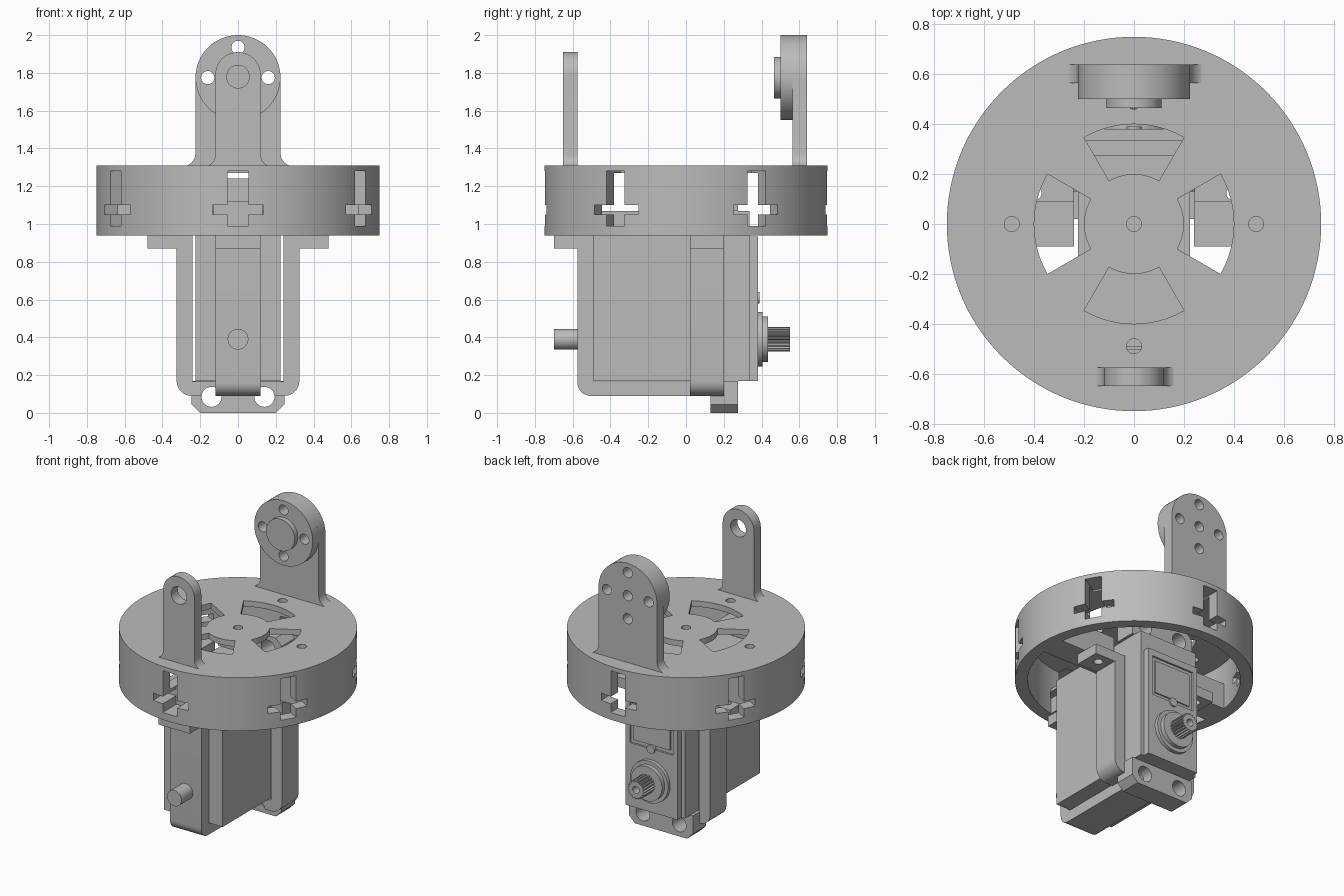
import bpy, bmesh
from math import sin, cos, pi, radians
from mathutils import Matrix

if "Cube" in bpy.data.objects:
    bpy.data.objects.remove(bpy.data.objects["Cube"])

grey = bpy.data.materials.new("plain grey")
grey.use_nodes = True
grey.diffuse_color = (0.5, 0.5, 0.5, 1)
grey.node_tree.nodes["Principled BSDF"].inputs["Base Color"].default_value = (0.5, 0.5, 0.5, 1)


# Helpers
def arc(a, b, r, start, end, n=16):
    angles = [radians(start + (end - start) * i / n) for i in range(n + 1)]
    return [(a + r * cos(t), b + r * sin(t)) for t in angles]


def circle(a, b, r, n=32):
    return arc(a, b, r, 0, 360, n)[:-1]


def rect(a0, a1, b0, b1):
    return [(a0, b0), (a1, b0), (a1, b1), (a0, b1)]


def mirrored(half):
    return half + [(-a, b) for a, b in reversed(half)]


def prism(name, points, axis, lo, hi, turn=0):
    """Extrude a closed profile along an axis, then turn it about z."""
    place = {"x": lambda a, b: (lo, a, b), "y": lambda a, b: (a, lo, b), "z": lambda a, b: (a, b, lo)}[axis]
    step = [(hi - lo) * (axis == k) for k in "xyz"]
    bm = bmesh.new()
    face = bm.faces.new([bm.verts.new(place(a, b)) for a, b in points])
    out = bmesh.ops.extrude_face_region(bm, geom=[face], use_keep_orig=True)
    bmesh.ops.translate(bm, vec=step, verts=[v for v in out["geom"] if isinstance(v, bmesh.types.BMVert)])
    bmesh.ops.recalc_face_normals(bm, faces=bm.faces)
    bm.transform(Matrix.Rotation(radians(turn), 4, "Z"))
    mesh = bpy.data.meshes.new(name)
    bm.to_mesh(mesh)
    bm.free()
    mesh.materials.append(grey)
    obj = bpy.data.objects.new(name, mesh)
    bpy.context.collection.objects.link(obj)
    return obj


def cut(target, *cutters):
    for cutter in cutters:
        mod = target.modifiers.new("cut", "BOOLEAN")
        mod.operation, mod.solver, mod.object = "DIFFERENCE", "EXACT", cutter
        bpy.context.view_layer.objects.active = target
        bpy.ops.object.modifier_apply(modifier=mod.name)
        bpy.data.objects.remove(cutter)


def hole(axis, a, b, r, lo, hi):
    return prism("hole_cutter", circle(a, b, r), axis, lo, hi)


# Round housing: hollow drum with sector windows, screw holes and cross slots
housing = prism("round_housing", circle(0, 0, 0.75, 128), "z", 0.94, 1.31)
cut(housing, prism("hollow_cutter", circle(0, 0, 0.67, 128), "z", 0.8, 1.27))
for k in range(4):
    window = arc(0, 0, 0.4, 60, 120) + arc(0, 0, 0.2, 120, 60)
    cut(housing, prism("window_cutter", window, "z", 1.2, 1.4, 90 * k))
    cut(housing, hole("z", 0.49 * cos(k * pi / 2), 0.49 * sin(k * pi / 2), 0.03, 1.2, 1.4))
cut(housing, hole("z", 0, 0, 0.03, 1.2, 1.4))

slot = mirrored([(0.055, 0.99), (0.055, 1.05), (0.135, 1.05), (0.135, 1.1), (0.055, 1.1), (0.055, 1.28)])
for k in range(6):
    cut(housing, prism("slot_cutter", slot, "y", -0.8, -0.6, 60 * k))

# Ribs inside the drum that carry the bracket feet
for side, name in ((-1, "right_rib"), (1, "left_rib")):
    prism(name, rect(side * 0.24, side * 0.69, -0.09, 0.09), "z", 0.94, 1.12)
front_rib = prism("front_rib", rect(-0.13, 0.13, -0.69, -0.5), "z", 0.94, 1.12)
cut(front_rib, prism("slot_cutter", slot, "y", -0.8, -0.6))


# Upright arms with round tops and flared feet
def arm(name, width, centre, flare, y0, y1):
    foot = [(width + flare * (1 - cos(t * pi / 12)), 1.305 + flare * (1 - sin(t * pi / 12)))
            for t in range(6, -1, -1)]
    foot.reverse()
    half = list(reversed(foot)) + arc(0, centre, width, 0, 90)[:-1]
    # run from the foot up to the crown
    half = sorted(half, key=lambda p: p[1])
    profile = half + [(0, centre + width)] + [(-a, b) for a, b in reversed(half)]
    return prism(name, profile, "y", y0, y1)


front_arm = arm("front_arm", 0.12, 1.79, 0.06, -0.65, -0.575)
cut(front_arm, hole("y", 0, 1.78, 0.06, -0.8, -0.5))

back_arm = arm("back_arm", 0.225, 1.775, 0.07, 0.565, 0.64)
boss = prism("arm_boss", circle(0, 1.775, 0.2249, 64), "y", 0.5, 0.565)
for k in range(4):
    a, b = 0.16 * cos(k * pi / 2), 1.775 + 0.16 * sin(k * pi / 2)
    for part in (back_arm, boss):
        cut(part, hole("y", a, b, 0.035, 0.4, 0.8))
cut(back_arm, hole("y", 0, 1.775, 0.035, 0.55, 0.8))
prism("boss_disc", circle(0, 1.775, 0.11, 48), "y", 0.465, 0.5)

# Motor body with back cover, label panel and mounting ears
prism("motor_body", rect(-0.225, 0.225, 0.17, 1.07), "y", -0.49, 0.335)
cover = prism("motor_cover", rect(-0.2, 0.2, 0.17, 0.935), "y", 0.335, 0.38)
cut(cover, prism("panel_cutter", rect(-0.165, 0.165, 0.61, 0.89), "y", 0.367, 0.5))
prism("label_panel", rect(-0.14, 0.14, 0.635, 0.865), "y", 0.36, 0.376)
prism("cover_notch", circle(0, 0.61, 0.03), "y", 0.37, 0.39)

lower = mirrored([(0.2, 0), (0.245, 0.045), (0.245, 0.17)])
for name, profile, hole_z in (("lower_ear", lower, 0.085),
                              ("upper_ear", [(a, 1.24 - b) for a, b in lower], 1.155)):
    ear = prism(name, profile, "y", 0.13, 0.275)
    for x in (-0.14, 0.14):
        cut(ear, hole("y", x, hole_z, 0.053, 0, 0.5))

# Output shaft: stepped collar and toothed spline
prism("shaft_flange", circle(0, 0.39, 0.145, 64), "y", 0.37, 0.405)
prism("shaft_collar", circle(0, 0.39, 0.12, 64), "y", 0.4, 0.435)
teeth = []
for i in range(80):
    r = 0.065 if i % 4 < 2 else 0.054
    teeth.append((r * cos(i * pi / 40), 0.39 + r * sin(i * pi / 40)))
spline = prism("shaft_spline", teeth, "y", 0.43, 0.55)
cut(spline, hole("y", 0, 0.39, 0.025, 0.47, 0.6))

# Side-to-side cradle with outward feet
half = [(0.24, 0.165), (0.24, 0.94), (0.48, 0.94), (0.48, 0.87), (0.325, 0.87)]
half += arc(0.245, 0.17, 0.08, 0, -90, 8)
cradle = prism("side_cradle", mirrored(half), "y", 0.02, 0.2)
for side in (-1, 1):
    cut(cradle, hole("y", side * 0.14, 0.085, 0.053, -0.1, 0.3))
    cut(cradle, hole("z", side * 0.4, 0.125, 0.03, 0.8, 1))

# Front bracket under the motor, with its pivot pin
path = [(-0.49, 0.165), (-0.49, 0.94), (-0.7, 0.94), (-0.7, 0.87), (-0.575, 0.87)]
path += arc(-0.505, 0.16, 0.07, 180, 270, 8) + [(0.2, 0.09), (0.2, 0.165)]
prism("front_bracket", path, "x", -0.12, 0.12)
prism("pivot_pin", circle(0, 0.39, 0.055), "y", -0.7, -0.56)

# Smooth the round surfaces, keep the edges sharp
bpy.ops.object.select_all(action="DESELECT")
for obj in bpy.context.collection.objects:
    if obj.type == "MESH":
        obj.select_set(True)
        bpy.context.view_layer.objects.active = obj
bpy.ops.object.shade_smooth_by_angle(angle=radians(30))
